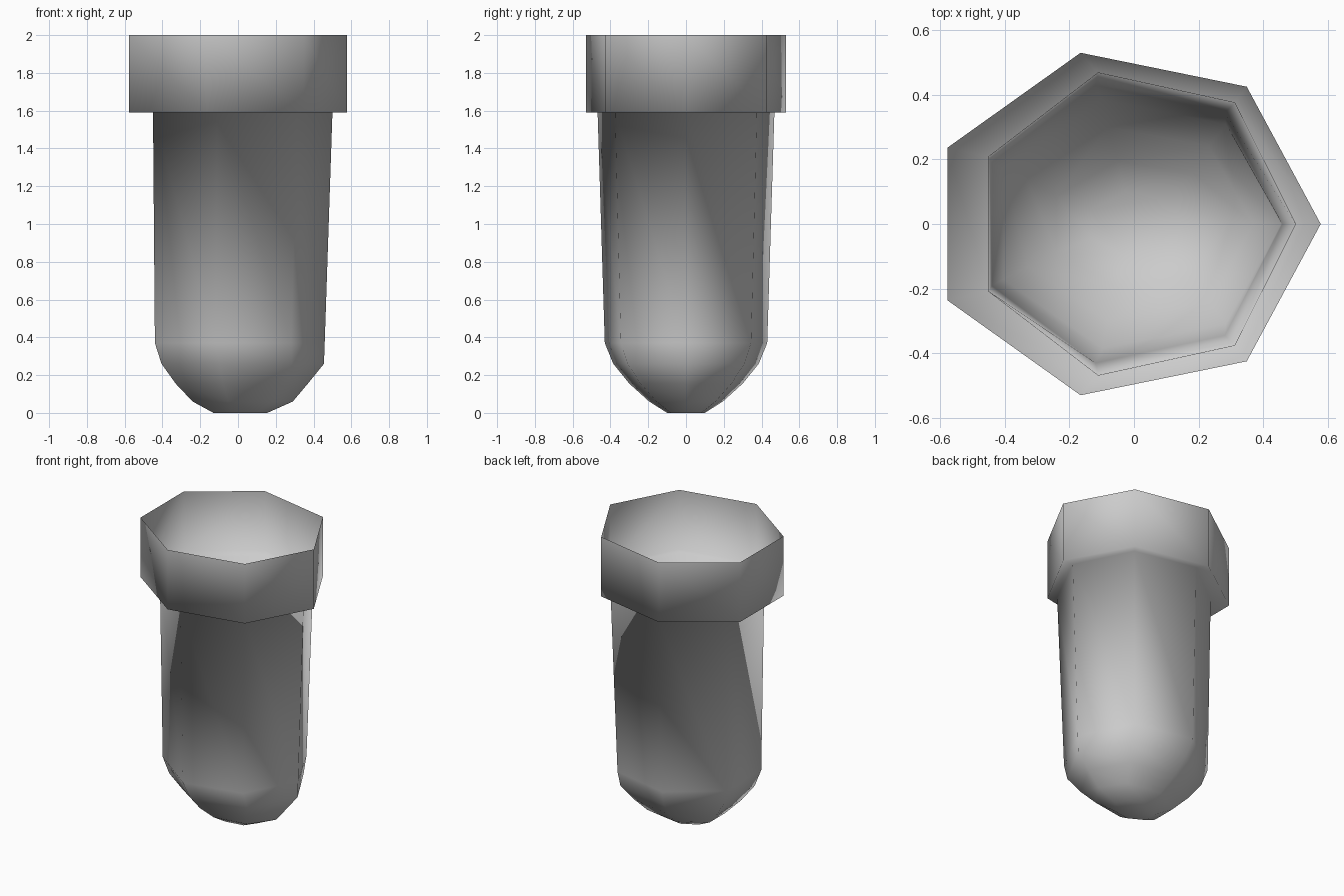
import bpy
import bmesh
from math import cos, sin, pi

SIDES = 7

cube = bpy.data.objects.get("Cube")
if cube:
    bpy.data.objects.remove(cube, do_unlink=True)

# Single flat grey
grey = bpy.data.materials.new("plain_grey")
grey.use_nodes = True
colour = (0.6, 0.6, 0.6, 1)
grey.diffuse_color = colour
grey.node_tree.nodes["Principled BSDF"].inputs["Base Color"].default_value = colour

# Profile from open rim to base: height, left extent, right extent, half depth
profile = [
    (2.00, -0.578, 0.578, 0.53),
    (1.59, -0.578, 0.578, 0.53),
    (1.59, -0.45, 0.50, 0.468),
    (0.37, -0.44, 0.459, 0.43),
    (0.26, -0.405, 0.455, 0.385),
    (0.155, -0.33, 0.37, 0.30),
    (0.06, -0.24, 0.29, 0.195),
    (0.00, -0.13, 0.155, 0.10),
]


def add_ring(bm, z, low, high, depth):
    """Add a seven-sided ring fitted to the given extents."""
    near = cos(pi / SIDES)
    widest = sin(pi * 4 / SIDES)
    ring = []
    for i in range(SIDES):
        a = 2 * pi * i / SIDES
        x = low + (high - low) * (cos(a) + near) / (1 + near)
        ring.append(bm.verts.new((x, depth * sin(a) / widest, z)))
    return ring


# Open tube: wide collar, step, tapering body and rounded base
bm = bmesh.new()
rings = [add_ring(bm, *row) for row in profile]
for upper, lower in zip(rings, rings[1:]):
    for i in range(SIDES):
        j = (i + 1) % SIDES
        bm.faces.new((upper[i], lower[i], lower[j], upper[j]))
bm.faces.new(list(reversed(rings[-1])))

# Soft shading runs across the whole shell, including the step
for face in bm.faces:
    face.smooth = True

mesh = bpy.data.meshes.new("open_tube")
bm.to_mesh(mesh)
bm.free()
mesh.materials.append(grey)
tube = bpy.data.objects.new("open_tube", mesh)
bpy.context.collection.objects.link(tube)
